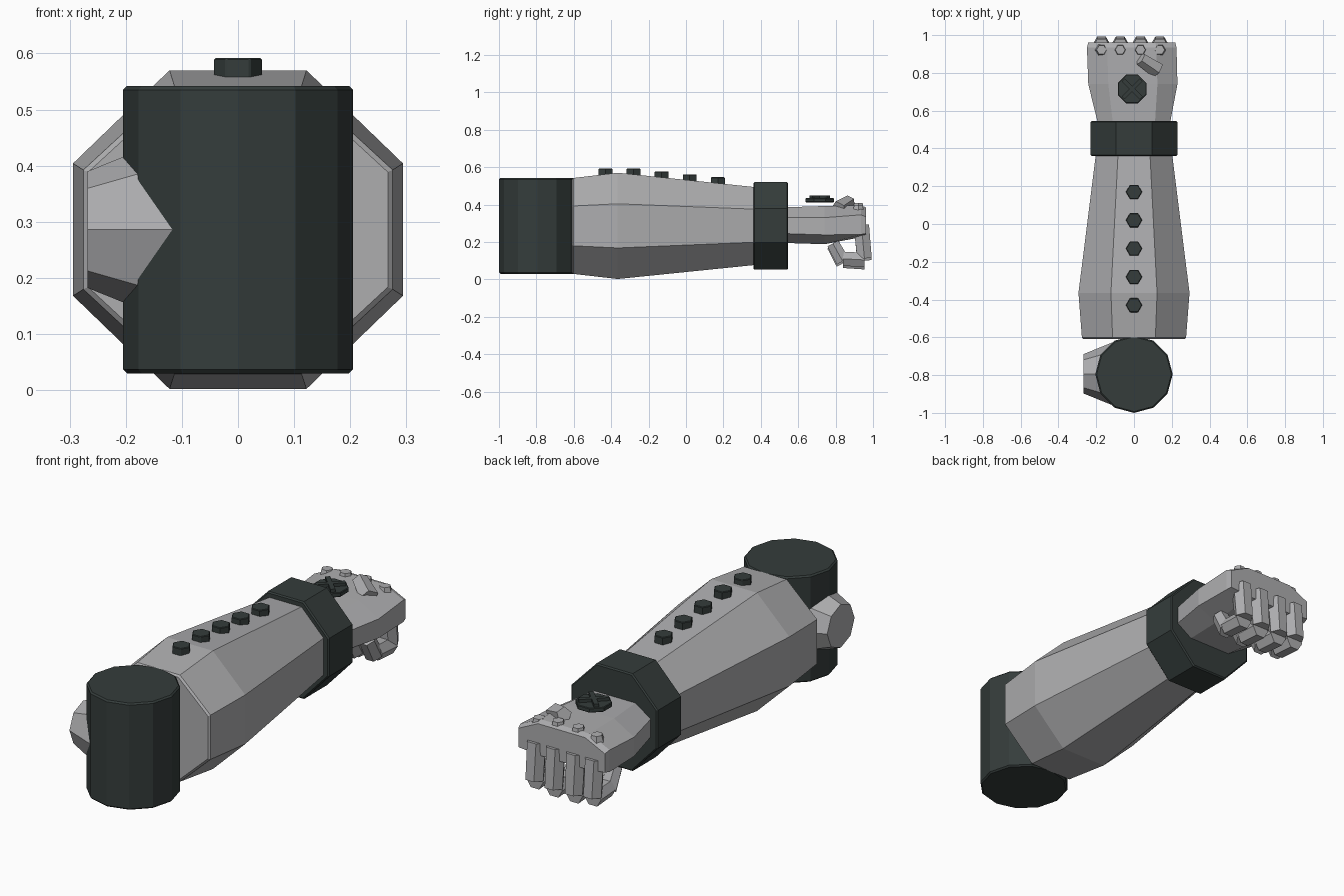
import bpy, bmesh, math
from mathutils import Vector, Matrix

if "Cube" in bpy.data.objects:
    bpy.data.objects.remove(bpy.data.objects["Cube"])


def material(name, rgb):
    m = bpy.data.materials.new(name)
    m.diffuse_color = (*rgb, 1)
    m.use_nodes = True
    m.node_tree.nodes["Principled BSDF"].inputs["Base Color"].default_value = m.diffuse_color
    return m


GREY = material("light grey metal", (0.42, 0.42, 0.43))
DARK = material("dark green grey", (0.035, 0.046, 0.044))


def finish(name, bm, mat, bevel=0):
    bmesh.ops.recalc_face_normals(bm, faces=bm.faces)
    me = bpy.data.meshes.new(name)
    bm.to_mesh(me)
    bm.free()
    me.materials.append(mat)
    ob = bpy.data.objects.new(name, me)
    bpy.context.collection.objects.link(ob)
    if bevel:
        b = ob.modifiers.new("bevel", 'BEVEL')
        b.width = bevel
        b.segments = 1
        b.limit_method = 'ANGLE'
        b.angle_limit = math.radians(60)
    return ob


def loft(name, rings, mat, bevel=0):
    """Skin a list of equal-length point rings and cap both ends."""
    bm = bmesh.new()
    vs = [[bm.verts.new(p) for p in r] for r in rings]
    n = len(vs[0])
    for a, b in zip(vs, vs[1:]):
        for i in range(n):
            j = (i + 1) % n
            bm.faces.new((a[i], a[j], b[j], b[i]))
    bm.faces.new(vs[0])
    bm.faces.new(vs[-1])
    return finish(name, bm, mat, bevel)


def octagon(y, hx, tx, z0, z1, s0, s1, cx=0):
    """Octagonal section: half width, flat half width, z range, side z range."""
    right = [(tx, z0), (hx, s0), (hx, s1), (tx, z1)]
    pts = right + [(-x, z) for x, z in reversed(right)]
    return [(cx + x, y, z) for x, z in pts]


def rod(name, p, q, r1, r2, sides, mat, bevel=0, turn=0, squash=1):
    """Straight or tapered prism from p to q, first corner on world x if possible."""
    p, q = Vector(p), Vector(q)
    d = (q - p).normalized()
    ref = Vector((0, 1, 0)) if abs(d.x) > 0.95 else Vector((1, 0, 0))
    u = (ref - d * ref.dot(d)).normalized()
    v = d.cross(u)
    rings = []
    for c, r in ((p, r1), (q, r2)):
        ang = [turn + 2 * math.pi * i / sides for i in range(sides)]
        rings.append([c + u * r * math.cos(a) + v * r * squash * math.sin(a) for a in ang])
    return loft(name, rings, mat, bevel)


# Elbow drum and its side cap
rod("elbow_drum", (0, -0.795, 0.03), (0, -0.795, 0.542), 0.205, 0.205, 12, DARK, 0.007)
rod("elbow_side_cap", (-0.10, -0.793, 0.286), (-0.268, -0.793, 0.286), 0.172, 0.104, 8, GREY)

# Forearm shell
loft("forearm", [
    octagon(-0.61, 0.275, 0.113, 0.03, 0.541, 0.18, 0.392),
    octagon(-0.365, 0.294, 0.122, 0.002, 0.57, 0.168, 0.404),
    octagon(0.40, 0.198, 0.083, 0.08, 0.49, 0.2, 0.374)], GREY, 0.008)

# Row of hexagonal bolts along the forearm
for i, z in enumerate((0.592, 0.592, 0.577, 0.561, 0.546)):
    y = -0.43 + 0.15 * i
    rod(f"forearm_bolt_{i + 1}", (0, y, z - 0.04), (0, y, z), 0.043, 0.043, 6, DARK, 0.003)

# Wrist cuff
loft("wrist_cuff", [octagon(y, 0.23, 0.095, 0.052, 0.52, 0.197, 0.38)
                    for y in (0.36, 0.546)], DARK, 0.006)

# Hand block
loft("hand", [
    octagon(0.52, 0.188, 0.11, 0.195, 0.385, 0.245, 0.33),
    octagon(0.74, 0.236, 0.13, 0.188, 0.392, 0.238, 0.33, -0.006),
    octagon(0.935, 0.237, 0.13, 0.225, 0.395, 0.24, 0.345, -0.012),
    octagon(0.962, 0.230, 0.125, 0.235, 0.385, 0.245, 0.335, -0.012)], GREY)

# Curled fingers and knuckle studs
for i, x in enumerate((-0.172, -0.073, 0.034, 0.136)):
    n = i + 1
    dz = (0.012, 0, 0, 0.012)[i]
    rod(f"finger_base_{n}", (x, 0.938, 0.29), (x, 0.954, 0.10 + dz),
        0.047, 0.045, 6, GREY)
    rod(f"finger_middle_{n}", (x, 0.955, 0.092 + dz), (x, 0.84, 0.098 + dz),
        0.045, 0.043, 6, GREY)
    rod(f"finger_tip_{n}", (x, 0.838, 0.085 + dz), (x, 0.785, 0.18 + dz),
        0.042, 0.038, 6, GREY)
    rod(f"knuckle_stud_{n}", (x, 0.92, 0.335), (x, 0.922, 0.408 - dz),
        0.042, 0.026, 6, GREY)

# Angular thumb piece on the back of the hand
rod("thumb", (0.125, 0.815, 0.375), (0.035, 0.875, 0.415), 0.045, 0.036, 5, GREY)

# Valve disc with raised cross
rod("hand_disc", (-0.01, 0.715, 0.412), (-0.01, 0.715, 0.434), 0.082, 0.082, 8, DARK,
    0.003, math.pi / 8)
for i, a in enumerate((math.pi / 4, -math.pi / 4)):
    bm = bmesh.new()
    bmesh.ops.create_cube(bm, size=1, matrix=Matrix.Translation((-0.01, 0.715, 0.438))
                          @ Matrix.Rotation(a, 4, 'Z') @ Matrix.Diagonal((0.135, 0.022, 0.022, 1)))
    finish(f"disc_cross_{i + 1}", bm, DARK)
